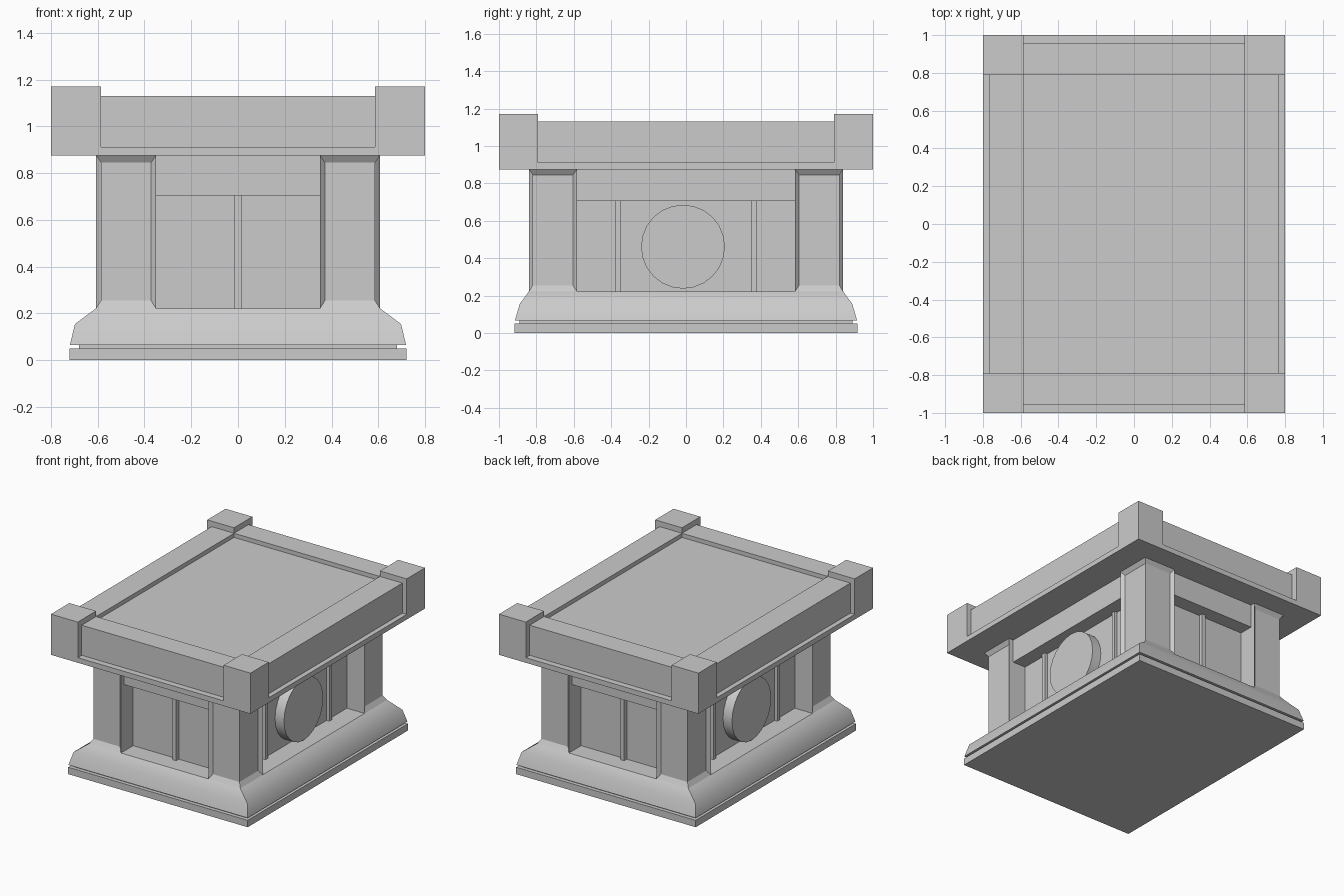
import bpy, bmesh, math

if "Cube" in bpy.data.objects:
    bpy.data.objects.remove(bpy.data.objects["Cube"])


def finish(name, bm):
    bmesh.ops.recalc_face_normals(bm, faces=bm.faces[:])
    mesh = bpy.data.meshes.new(name)
    bm.to_mesh(mesh)
    bm.free()
    ob = bpy.data.objects.new(name, mesh)
    bpy.context.collection.objects.link(ob)
    return ob


def box(name, x, y, z):
    """Box from (min, max) pairs."""
    bm = bmesh.new()
    bmesh.ops.create_cube(bm, size=1)
    for v in bm.verts:
        v.co = [r[0] if c < 0 else r[1] for c, r in zip(v.co, (x, y, z))]
    return finish(name, bm)


def block(name, hx, hy, z0, z1):
    """Box centred on the z axis."""
    return box(name, (-hx, hx), (-hy, hy), (z0, z1))


def mirror(ob):
    m = ob.modifiers.new("mirror", 'MIRROR')
    m.use_axis = (True, True, False)
    m.use_clip = False
    return ob


# Plinth and shadow gap
block("plinth", 0.72, 0.917, 0, 0.05)
block("plinth_gap", 0.68, 0.89, 0.05, 0.066)

# Sloped base moulding, smooth along its profile with sharp corners
bm = bmesh.new()
rings = [[bm.verts.new((sx * hx, sy * hy, z))
          for sx, sy in ((-1, -1), (1, -1), (1, 1), (-1, 1))]
         for hx, hy, z in ((0.719, 0.915, 0.066), (0.697, 0.889, 0.155),
                           (0.607, 0.84, 0.222))]
bm.faces.new(rings[0])
bm.faces.new(rings[-1])
for lo, hi in zip(rings, rings[1:]):
    for i in range(4):
        j = (i + 1) % 4
        bm.faces.new((lo[i], lo[j], hi[j], hi[i])).smooth = True
    for i in range(4):
        bm.edges.get((lo[i], hi[i])).smooth = False
finish("base_moulding", bm)

# Inner body and the upper band around it
block("body", 0.465, 0.70, 0.2, 0.88)
block("front_back_band", 0.36, 0.805, 0.705, 0.88)
block("side_band", 0.57, 0.59, 0.705, 0.88)

# Corner pillars: the two outer faces are sunk, leaving a flared lip
bm = bmesh.new()
outer, inner = [], []
for z, zi in ((0.222, 0.255), (0.875, 0.845)):
    outer.append([bm.verts.new((x, y, z)) for x, y in
                  ((0.351, 0.583), (0.607, 0.583), (0.607, 0.84), (0.351, 0.84))])
    inner.append([bm.verts.new((x, y, zi)) for x, y in
                  ((0.586, 0.605), (0.586, 0.82), (0.372, 0.82))])
(o0, o1), (i0, i1) = outer, inner
for o, i in ((o0, i0), (o1, i1)):
    bm.faces.new(o)
    bm.faces.new((o[1], o[2], i[1], i[0]))
    bm.faces.new((o[2], o[3], i[2], i[1]))
for a, b, c, d in ((o0[3], o0[0], o1[0], o1[3]), (o0[0], o0[1], o1[1], o1[0]),
                   (i0[0], i0[1], i1[1], i1[0]), (i0[1], i0[2], i1[2], i1[1]),
                   (o0[1], i0[0], i1[0], o1[1]), (i0[2], o0[3], o1[3], i1[2])):
    bm.faces.new((a, b, c, d))
mirror(finish("corner_pillars", bm))

# Thin strips dividing the wall panels
block("front_back_strips", 0.015, 0.73, 0.222, 0.706)
mirror(box("side_strips", (0.4, 0.487), (0.35, 0.379), (0.222, 0.706)))

# Round disc on each side wall
for s, name in ((1, "right_disc"), (-1, "left_disc")):
    bm = bmesh.new()
    bmesh.ops.create_cone(bm, cap_ends=True, segments=24, radius1=0.224,
                          radius2=0.224, depth=0.1)
    for f in bm.faces:
        f.smooth = len(f.verts) == 4
    ob = finish(name, bm)
    ob.rotation_euler = (0, s * math.pi / 2, 0)
    ob.location = (s * 0.487, s * -0.016, 0.461)

# Top: ledge slab, sunken centre, edge rails and raised corner blocks
block("top_slab", 0.80, 1.0, 0.875, 0.912)
block("top_centre", 0.60, 0.80, 0.912, 1.10)
mirror(box("side_rails", (0.585, 0.765), (-0.8, 0.8), (0.912, 1.13)))
mirror(box("end_rails", (-0.6, 0.6), (0.79, 0.955), (0.912, 1.13)))
mirror(box("corner_blocks", (0.585, 0.80), (0.79, 1.0), (0.875, 1.17)))
